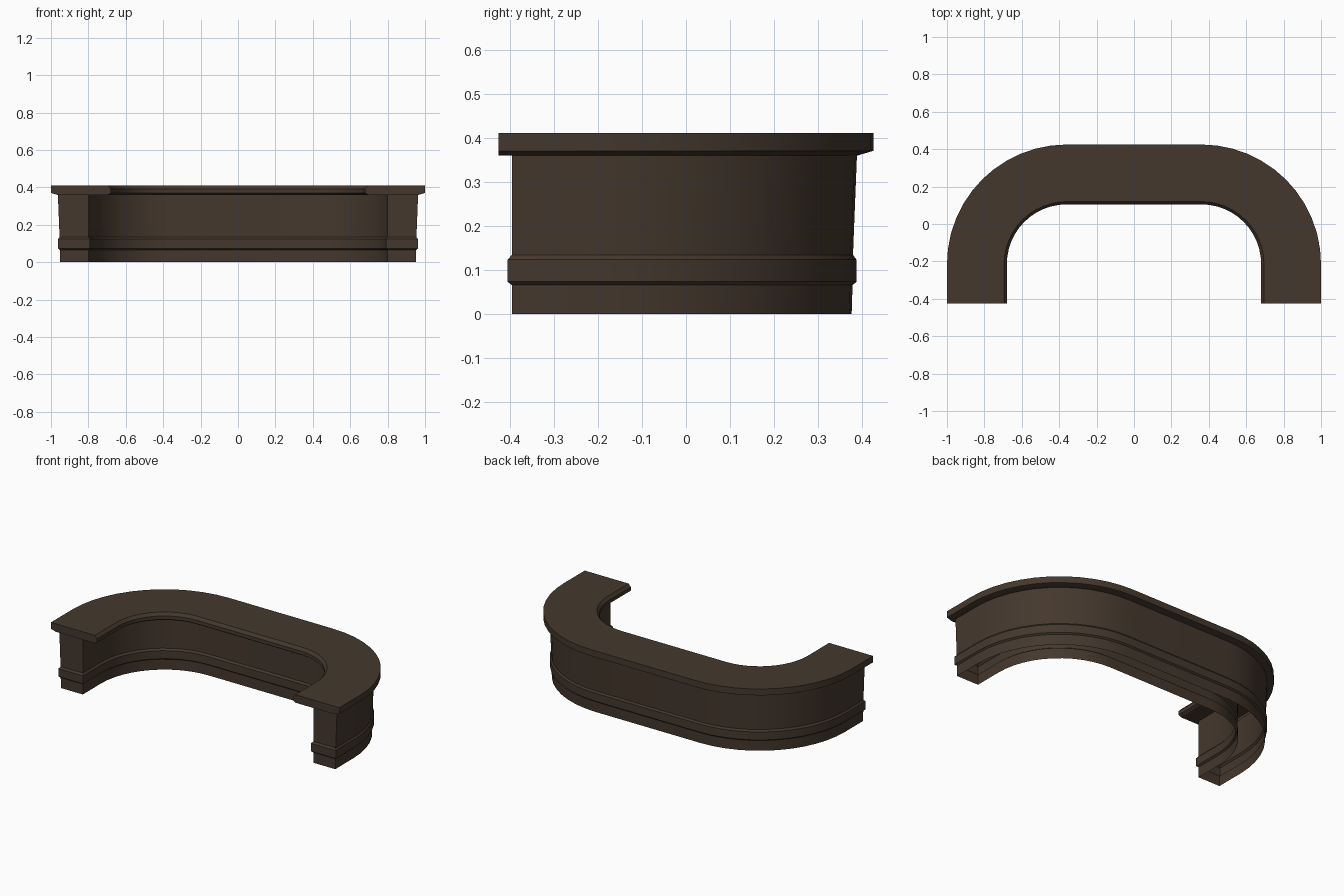
import bpy, bmesh, math

if "Cube" in bpy.data.objects:
    bpy.data.objects.remove(bpy.data.objects["Cube"])

CX, CY, R, SEG = 0.36, -0.215, 0.64, 12   # corner centre, outer radius, corner segments

wood = bpy.data.materials.new("dark_wood")
wood.diffuse_color = (0.058, 0.039, 0.026, 1)
wood.use_nodes = True
wood.node_tree.nodes["Principled BSDF"].inputs["Base Color"].default_value = wood.diffuse_color


def u_line(radius, end_y):
    """Points of a U from the right leg end round to the left leg end."""
    arc = [(CX + radius * math.cos(a), CY + radius * math.sin(a))
           for a in (math.pi / 2 * k / SEG for k in range(SEG + 1))]
    right = [(CX + radius, end_y)] + arc
    return right + [(-x, y) for x, y in reversed(right)]


def u_part(name, levels, cap=False):
    """Loft stacked U outlines: each level is (z, outer x, inner x, end y)."""
    bm = bmesh.new()
    rings = []
    for z, outer, inner, end_y in levels:
        pts = u_line(outer - CX, end_y) + u_line(inner - CX, end_y)[::-1]
        rings.append([bm.verts.new((x, y, z)) for x, y in pts])
    n = len(rings[0])
    for a, b in zip(rings, rings[1:]):
        for k in range(n):
            m = (k + 1) % n
            bm.faces.new((a[k], a[m], b[m], b[k]))
    if cap:
        top = rings[-1]
        for k in range(n // 2 - 1):
            bm.faces.new((top[k], top[k + 1], top[n - 2 - k], top[n - 1 - k]))
    mesh = bpy.data.meshes.new(name)
    bm.to_mesh(mesh)
    bm.free()
    mesh.materials.append(wood)
    ob = bpy.data.objects.new(name, mesh)
    bpy.context.collection.objects.link(ob)
    bpy.ops.object.select_all(action='DESELECT')
    ob.select_set(True)
    bpy.context.view_layer.objects.active = ob
    bpy.ops.object.shade_smooth_by_angle(angle=math.radians(30))


# Hollow plinth, open underneath
u_part("plinth", [(0.0, 0.951, 0.80, -0.395), (0.065, 0.953, 0.80, -0.395)])

# Belt moulding around the body
u_part("belt_moulding", [(0.065, 0.953, 0.80, -0.395),
                         (0.073, 0.962, 0.79, -0.405),
                         (0.123, 0.962, 0.79, -0.405),
                         (0.134, 0.954, 0.80, -0.395)])

# Slightly flaring counter wall
u_part("counter_wall", [(0.134, 0.954, 0.80, -0.395), (0.36, 0.963, 0.80, -0.395)])

# Overhanging top with bevelled long edges
u_part("countertop", [(0.36, 0.963, 0.80, -0.395),
                      (0.36, 0.966, 0.695, -0.425),
                      (0.37, 1.0, 0.68, -0.425),
                      (0.392, 1.0, 0.68, -0.425),
                      (0.41, 1.0, 0.695, -0.425)], cap=True)
